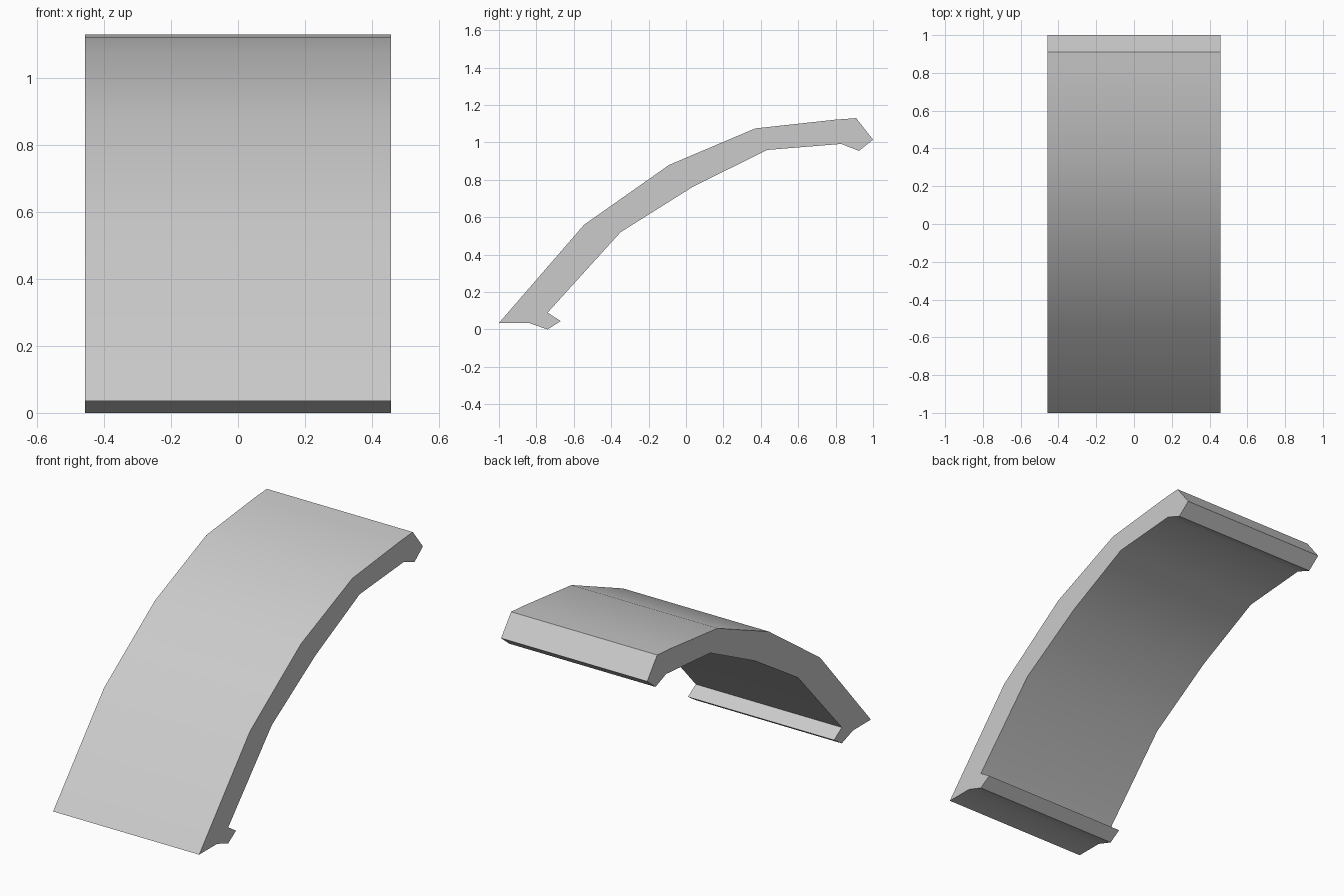
import bpy
import bmesh
import math

cube = bpy.data.objects.get("Cube")
if cube:
    bpy.data.objects.remove(cube, do_unlink=True)

HALF_WIDTH = 0.457

# Side profile (y, z): outer arc, top lip, inner arc, bottom hook
outer_arc = [(-1, 0.035), (-0.545, 0.56), (-0.09, 0.88), (0.37, 1.075), (0.80, 1.122), (0.91, 1.13)]
top_lip = [(1, 1.015), (0.925, 0.955), (0.83, 0.992)]
inner_arc = [(0.435, 0.96), (0.04, 0.765), (-0.35, 0.52), (-0.74, 0.09)]
bottom_hook = [(-0.67, 0.045), (-0.74, 0), (-0.84, 0.035)]
profile = outer_arc + top_lip + inner_arc + bottom_hook

# Grey material
grey = bpy.data.materials.new("light_grey")
grey.use_nodes = True
colour = (0.6, 0.6, 0.6, 1)
grey.diffuse_color = colour
grey.node_tree.nodes["Principled BSDF"].inputs["Base Color"].default_value = colour

# Extrude the profile across the width
bm = bmesh.new()
side = bm.faces.new([bm.verts.new((-HALF_WIDTH, y, z)) for y, z in profile])
extruded = bmesh.ops.extrude_face_region(bm, geom=[side], use_keep_orig=True)
new_verts = [g for g in extruded["geom"] if isinstance(g, bmesh.types.BMVert)]
bmesh.ops.translate(bm, verts=new_verts, vec=(2 * HALF_WIDTH, 0, 0))
bmesh.ops.recalc_face_normals(bm, faces=bm.faces)

mesh = bpy.data.meshes.new("curved_panel")
bm.to_mesh(mesh)
bm.free()
mesh.materials.append(grey)
panel = bpy.data.objects.new("curved_panel", mesh)
bpy.context.collection.objects.link(panel)

# Smooth along the arcs, sharp at the lips and sides
bpy.ops.object.select_all(action="DESELECT")
panel.select_set(True)
bpy.context.view_layer.objects.active = panel
bpy.ops.object.shade_smooth_by_angle(angle=math.radians(30))
